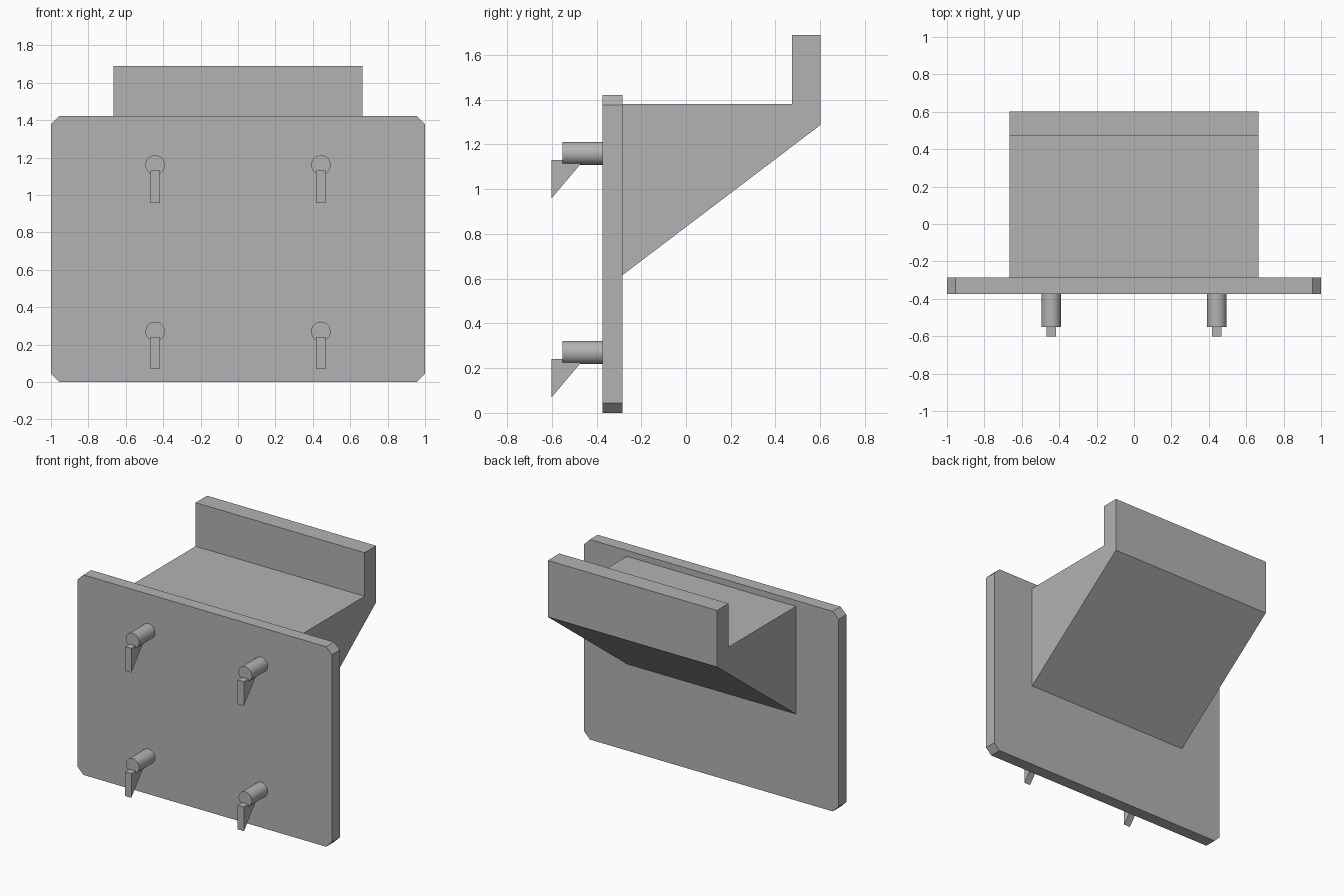
import bpy
import bmesh
from mathutils import Vector

cube = bpy.data.objects.get("Cube")
if cube:
    bpy.data.objects.remove(cube, do_unlink=True)

# Single plain grey material
grey = bpy.data.materials.new("plain grey")
grey.use_nodes = True
colour = (0.45, 0.45, 0.45, 1)
grey.diffuse_color = colour
grey.node_tree.nodes["Principled BSDF"].inputs["Base Color"].default_value = colour


def extrude_profile(name, points, direction):
    """Make a solid by extruding a closed flat profile along a direction."""
    bm = bmesh.new()
    face = bm.faces.new([bm.verts.new(p) for p in points])
    result = bmesh.ops.extrude_face_region(bm, geom=[face], use_keep_orig=True)
    moved = [v for v in result["geom"] if isinstance(v, bmesh.types.BMVert)]
    bmesh.ops.translate(bm, verts=moved, vec=Vector(direction))
    bmesh.ops.recalc_face_normals(bm, faces=bm.faces)
    mesh = bpy.data.meshes.new(name)
    bm.to_mesh(mesh)
    bm.free()
    mesh.materials.append(grey)
    obj = bpy.data.objects.new(name, mesh)
    bpy.context.collection.objects.link(obj)
    return obj


def side_profile(name, half_width, points, x=0):
    """Extrude a (y, z) profile sideways, centred on x."""
    return extrude_profile(name, [(x - half_width, y, z) for y, z in points],
                           (2 * half_width, 0, 0))


# Back plate with chamfered corners
front, back, height, cut = -0.373, -0.285, 1.422, 0.045
outline = [(1 - cut, 0), (1, cut), (1, height - cut), (1 - cut, height)]
outline += [(-x, z) for x, z in reversed(outline)]
extrude_profile("back_plate", [(x, front, z) for x, z in outline],
                (0, back - front, 0))

# Wedge-shaped shelf with a raised lip
side_profile("shelf_bracket", 0.665, [
    (back, 0.615), (0.602, 1.288), (0.602, 1.69),
    (0.473, 1.69), (0.473, 1.38), (back, 1.38)])

# Four round pegs, each with a triangular hook at its tip
peg_tip = -0.552
for row, z in (("lower", 0.27), ("upper", 1.16)):
    for side, x in (("left", 0.443), ("right", -0.443)):
        bpy.ops.mesh.primitive_cylinder_add(
            vertices=48, radius=0.052, depth=front - peg_tip,
            location=(x, (front + peg_tip) / 2, z), rotation=(1.570796, 0, 0))
        peg = bpy.context.object
        peg.name = f"{row}_{side}_peg"
        peg.data.materials.append(grey)
        bpy.ops.object.shade_smooth_by_angle()
        side_profile(f"{row}_{side}_hook", 0.025, [
            (-0.602, z - 0.03), (-0.602, z - 0.202), (-0.457, z - 0.03)], x)
